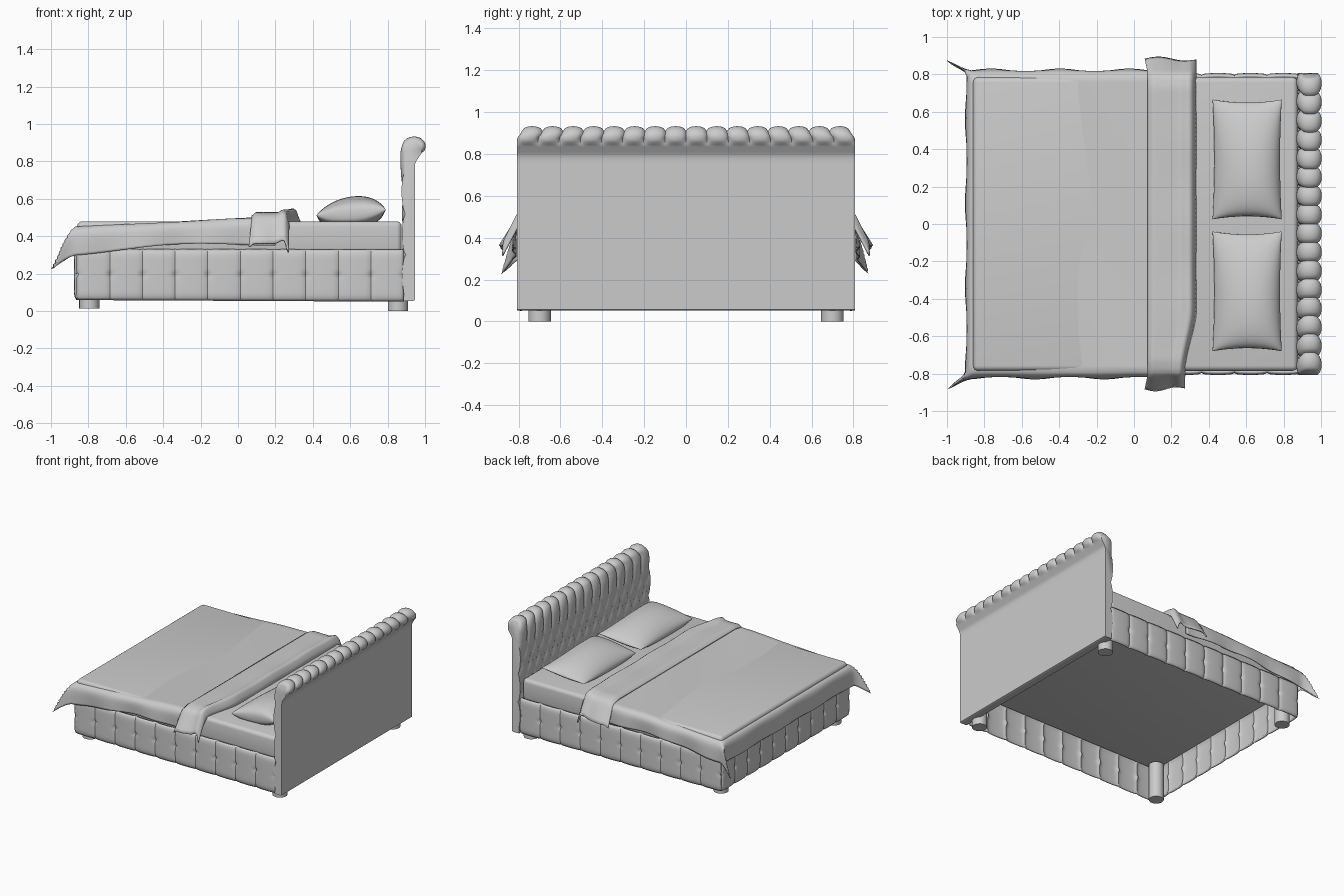
import bpy, bmesh
from math import sin, pi, sqrt, exp, radians
from mathutils import Vector

cube = bpy.data.objects.get("Cube")
if cube:
    bpy.data.objects.remove(cube)

mat = bpy.data.materials.new("light_grey_fabric")
mat.use_nodes = True
GREY = (0.6, 0.6, 0.6, 1)
mat.diffuse_color = GREY
mat.node_tree.nodes["Principled BSDF"].inputs["Base Color"].default_value = GREY


def smoothstep(a, b, t):
    t = min(1, max(0, (t - a) / (b - a)))
    return t * t * (3 - 2 * t)


def finish(name, bm, angle=40, thick=0):
    bmesh.ops.recalc_face_normals(bm, faces=bm.faces)
    mesh = bpy.data.meshes.new(name)
    bm.to_mesh(mesh)
    bm.free()
    mesh.materials.append(mat)
    ob = bpy.data.objects.new(name, mesh)
    bpy.context.collection.objects.link(ob)
    bpy.ops.object.select_all(action='DESELECT')
    ob.select_set(True)
    bpy.context.view_layer.objects.active = ob
    bpy.ops.object.shade_smooth_by_angle(angle=radians(angle))
    if thick:
        mod = ob.modifiers.new("thickness", 'SOLIDIFY')
        mod.thickness = thick
        mod.offset = 0
    return ob


def grid(bm, us, vs, fn):
    """Sheet of quads through fn(u, v)."""
    rows = [[bm.verts.new(fn(u, v)) for v in vs] for u in us]
    for r, s in zip(rows, rows[1:]):
        for i in range(len(vs) - 1):
            bm.faces.new((r[i], r[i + 1], s[i + 1], s[i]))
    return rows


def span(a, b, n):
    return [a + (b - a) * i / n for i in range(n + 1)]


def rounded_box(name, lo, hi, bevel):
    bm = bmesh.new()
    bmesh.ops.create_cube(bm, size=1)
    for v in bm.verts:
        v.co = [l + (h - l) * (c + 0.5) for l, h, c in zip(lo, hi, v.co)]
    bmesh.ops.bevel(bm, geom=bm.edges[:], offset=bevel, segments=4,
                    profile=0.5, affect='EDGES')
    return finish(name, bm)


# Mattress
rounded_box("mattress", (-0.86, -0.785, 0.31), (0.875, 0.785, 0.48), 0.028)

# Round feet
for name, x, z in (("foot_end_leg", -0.795, 0.015), ("head_end_leg", 0.855, 0)):
    for side, y in (("right", -0.7), ("left", 0.7)):
        bm = bmesh.new()
        bmesh.ops.create_cone(bm, cap_ends=True, segments=24, radius1=0.054,
                              radius2=0.054, depth=0.3 - z)
        bmesh.ops.translate(bm, verts=bm.verts, vec=(x, y, (0.3 + z) / 2))
        finish(f"{name}_{side}", bm)


# Upholstered base walls with seams and pinched buttons
def wall(name, start, end, out, panels):
    start, end, out = Vector(start), Vector(end), Vector(out)

    def point(t, z):
        p = start.lerp(end, t)
        seam = abs(sin(pi * t * panels))
        button = exp(-((z - 0.5) / 0.05) ** 2) * (1 - seam) ** 4
        puff = 0.01 * seam ** 0.35 - 0.012 * button
        puff -= 0.012 * abs(2 * z - 1) ** 10
        bottom = 0.058 - 0.005 * p.x
        return p + out * puff + Vector((0, 0, bottom + (0.327 - bottom) * z))

    bm = bmesh.new()
    grid(bm, span(0, 1, panels * 12), span(0, 1, 20), point)
    finish(name, bm, thick=0.014)


wall("base_right", (-0.86, -0.79, 0), (0.885, -0.79, 0), (0, -1, 0), 10)
wall("base_left", (-0.86, 0.79, 0), (0.885, 0.79, 0), (0, 1, 0), 10)
wall("base_foot", (-0.86, -0.79, 0), (-0.86, 0.79, 0), (-1, 0, 0), 10)

# Headboard: rolled profile swept sideways, tufted on the front
ctrl = [(0.885, 0.055), (0.885, 0.3), (0.884, 0.55), (0.88, 0.72), (0.876, 0.8),
        (0.879, 0.86), (0.897, 0.908), (0.935, 0.925), (0.972, 0.918),
        (0.994, 0.892), (0.99, 0.86), (0.965, 0.82), (0.948, 0.79), (0.945, 0.75)]
profile = []
for i in range(len(ctrl) - 1):
    p0, p1, p2, p3 = (Vector(ctrl[min(max(i + k, 0), len(ctrl) - 1)])
                      for k in (-1, 0, 1, 2))
    steps = max(3, int((p2 - p1).length / 0.012))
    for t in span(0, 1, steps)[:-1]:
        profile.append(0.5 * (2 * p1 + (p2 - p0) * t
                              + (2 * p0 - 5 * p1 + 4 * p2 - p3) * t * t
                              + (3 * p1 - p0 - 3 * p2 + p3) * t ** 3))
profile += [Vector((0.945, 0.75)), Vector((0.945, 0.058)), Vector((0.935, 0.053))]
COUNT = len(profile)


def headboard_point(y, i):
    p = profile[i]
    tangent = profile[min(i + 1, COUNT - 1)] - profile[max(i - 1, 0)]
    normal = Vector((-tangent.y, tangent.x)).normalized()
    u = y / 0.101
    d = min(0, p.y - 0.74) / 0.22
    if p.x > 0.93 and p.y < 0.858:
        puff = 0
    else:
        puff = 0.022 * sqrt(sqrt(abs(sin(pi * (u + d)) * sin(pi * (u - d))))) - 0.014
    puff *= smoothstep(0.06, 0.15, p.y)
    q = p + normal * puff
    return q.x, y * (1 - 0.03 * smoothstep(0.86, 0.93, p.y)), q.y


bm = bmesh.new()
rows = grid(bm, span(-0.808, 0.808, 160), range(COUNT), headboard_point)
for r, s in zip(rows, rows[1:]):
    bm.faces.new((r[-1], r[0], s[0], s[-1]))
bm.faces.new(rows[0])
bm.faces.new(rows[-1])
finish("headboard", bm, 50)


# Blanket: lies over the mattress, hangs at three sides, flares at the corners
DROP = 0.145


def blanket_point(s, t):
    oy, ox = max(0, abs(s) - 0.79), max(0, -0.87 - t)
    side = 1 if s > 0 else -1
    low, high = min(ox, oy) / DROP, max(ox, oy)
    x, y = max(t, -0.87), min(abs(s), 0.79)
    z = 0.449 + 0.047 * (x + 0.87)
    z += 0.004 * sin(9 * x + 5 * s) * smoothstep(-0.5, 0, x) * (oy == 0)
    ripple = 0.008 * sin(17 * x + 2 * side) * oy / DROP
    y += 0.03 * (1 - exp(-oy / 0.02)) + ripple + 0.055 * low
    x -= 0.025 * (1 - exp(-ox / 0.02)) + 0.1 * low
    x -= 0.006 * sin(14 * s) * ox / DROP
    z -= high * (0.93 + 0.12 * sin(5 * x)) + 0.07 * low
    if ox > oy:
        y -= 0.25 * (ox - oy) * low
    return x, y * side, z


edge = span(0, DROP, 10)
bm = bmesh.new()
across = [-0.79 - e for e in edge[:0:-1]] + span(-0.79, 0.79, 50) + [0.79 + e for e in edge[1:]]
along = [-0.87 - e for e in edge[:0:-1]] + span(-0.87, 0.2, 40)
grid(bm, across, along, blanket_point)
finish("blanket", bm, 60, 0.006)


# Folded band across the blanket, with flared hanging ends
def band_point(s, t):
    oy = max(0, abs(s) - 0.8)
    right = 0.33 - (0.06 * smoothstep(0.45, 0.8, -s) if s < 0 else 0)
    x = 0.075 + (right - 0.075) * t - 0.1 * oy * (1 - t)
    z = 0.507 + 0.018 * smoothstep(0, 0.12, t) + 0.018 * exp(-((t - 0.85) / 0.12) ** 2)
    z -= 0.05 * smoothstep(0.9, 1, t) + 0.006 * sin(7 * s) ** 2 * t
    y = min(abs(s), 0.8) + 0.5 * oy + 0.01 * sin(6 * t) * oy / 0.15
    z -= 0.9 * oy + 0.02 * smoothstep(0.72, 0.82, abs(s))
    return x, y * (1 if s > 0 else -1), z


bm = bmesh.new()
grid(bm, span(-0.96, 0.96, 80), span(0, 1, 24), band_point)
finish("folded_blanket_band", bm, 60, 0.01)


# Pillows: puffed top, flattened underside, pointed corners
def pillow(name, cy):
    def surface(top):
        def point(a, b):
            x = 0.605 + 0.185 * a * (0.95 + 0.05 * b * b)
            y = cy + 0.32 * b * (0.95 + 0.05 * a * a)
            seam = 0.515 + 0.015 * a + 0.012 * a * a * b * b
            full = (max(0, 1 - a * a) ** 0.55 * max(0, 1 + b) ** 0.33
                    * max(0, 1 - b) ** 0.6)
            if top:
                return x, y, seam + 0.093 * full * (1 + 0.1 * a)
            return x, y, max(0.477, seam - 0.08 * full)
        return point

    bm = bmesh.new()
    ticks = [sin(t * pi / 2) for t in span(-1, 1, 32)]
    for top in (True, False):
        grid(bm, ticks, ticks, surface(top))
    bmesh.ops.remove_doubles(bm, verts=bm.verts, dist=0.0005)
    finish(name, bm, 60)


pillow("pillow_left", 0.345)
pillow("pillow_right", -0.36)
